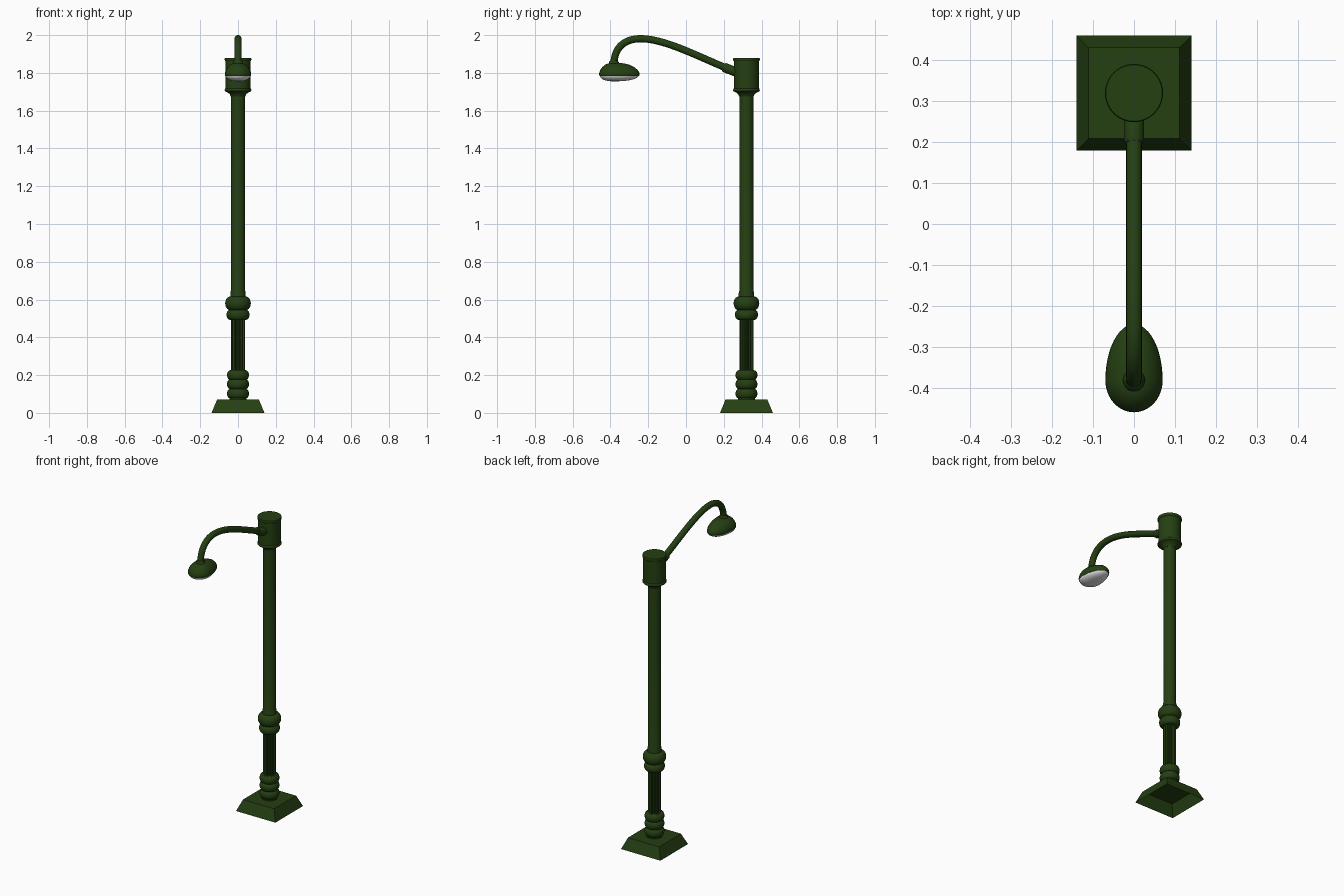
import bpy, bmesh, math
from mathutils import Vector, geometry

if "Cube" in bpy.data.objects:
    bpy.data.objects.remove(bpy.data.objects["Cube"])

PY = 0.32   # pole axis
LY = -0.382 # lamp axis


def material(name, col):
    m = bpy.data.materials.new(name)
    m.diffuse_color = (*col, 1)
    m.use_nodes = True
    m.node_tree.nodes["Principled BSDF"].inputs["Base Color"].default_value = m.diffuse_color
    return m


green = material("dark_green", (0.018, 0.050, 0.006))
white = material("lamp_white", (0.80, 0.80, 0.80))


def loft(name, rings, mat, cap_start=False, cap_end=False, angle=40):
    """Skin a list of closed rings of points."""
    bm = bmesh.new()
    vs = [[bm.verts.new(p) for p in r] for r in rings]
    n = len(vs[0])
    for a, b in zip(vs, vs[1:]):
        for i in range(n):
            j = (i + 1) % n
            bm.faces.new((a[i], a[j], b[j], b[i]))
    if cap_start:
        bm.faces.new(vs[0][::-1])
    if cap_end:
        bm.faces.new(vs[-1])
    me = bpy.data.meshes.new(name)
    bm.to_mesh(me)
    bm.free()
    ob = bpy.data.objects.new(name, me)
    bpy.context.collection.objects.link(ob)
    me.materials.append(mat)
    bpy.ops.object.select_all(action='DESELECT')
    ob.select_set(True)
    bpy.context.view_layer.objects.active = ob
    if angle:
        bpy.ops.object.shade_smooth_by_angle(angle=math.radians(angle))
    return ob


def circle(r, z, y=PY, n=40):
    return [(r * math.cos(2 * math.pi * i / n), y + r * math.sin(2 * math.pi * i / n), z)
            for i in range(n)]


def lathe(name, profile, mat=green, y=PY):
    return loft(name, [circle(r, z, y) for r, z in profile], mat, True, True)


def bulge(name, z, h, r_in, r_out):
    """Rounded collar around the pole."""
    steps = 10
    return lathe(name, [(r_in + (r_out - r_in) * math.sin(math.pi * k / steps),
                         z - h * math.cos(math.pi * k / steps)) for k in range(steps + 1)])


def square(h, z):
    return [(-h, PY - h, z), (h, PY - h, z), (h, PY + h, z), (-h, PY + h, z)]


# Base: open underneath
loft("base", [square(0.14, 0), square(0.111, 0.07)], green, False, True, 0)

# Lower pole collars
lathe("foot_sleeve", [(0.046, 0.07), (0.046, 0.225)])
for i, z in enumerate((0.102, 0.152, 0.200)):
    bulge(f"foot_collar_{i + 1}", z, 0.026, 0.040, 0.058)

# Fluted section
N = 12
flutes = []
for z in (0.21, 0.51):
    ring = []
    for i in range(N * 4):
        a = 2 * math.pi * (i + 0.5) / (N * 4)
        r = 0.038 if i % 4 < 2 else 0.030
        ring.append((r * math.cos(a), PY + r * math.sin(a), z))
    flutes.append(ring)
loft("fluted_shaft", flutes, green, True, True, 30)

# Middle collars and plain shaft
bulge("middle_collar_small", 0.520, 0.028, 0.040, 0.061)
bulge("middle_collar_large", 0.580, 0.036, 0.042, 0.068)
lathe("shaft", [(0.041, 0.50), (0.041, 0.635), (0.037, 0.65), (0.037, 1.70)])

# Head with rims
lathe("head", [(0.038, 1.675), (0.044, 1.688), (0.058, 1.698), (0.069, 1.703),
               (0.071, 1.708), (0.069, 1.715), (0.066, 1.718), (0.066, 1.862),
               (0.070, 1.866), (0.071, 1.873), (0.069, 1.880), (0.066, 1.880)])


# Curved arm in the side plane
def tube(name, pts, radii, n=20):
    rings = []
    for k, p in enumerate(pts):
        t = (pts[min(k + 1, len(pts) - 1)] - pts[max(k - 1, 0)]).normalized()
        side = Vector((1, 0, 0))
        up = t.cross(side)
        rings.append([p + radii[k] * (side * math.cos(2 * math.pi * i / n)
                                      - up * math.sin(2 * math.pi * i / n))
                      for i in range(n)][::-1])
    return loft(name, rings, green, True, True)


V = lambda y, z: Vector((0, y, z))
path = geometry.interpolate_bezier(V(0.27, 1.803), V(0.09, 1.872), V(-0.10, 1.98), V(-0.24, 1.981), 24)
path += geometry.interpolate_bezier(V(-0.24, 1.981), V(-0.33, 1.981), V(LY, 1.93), V(LY, 1.84), 20)[1:]
tube("arm", path, [0.019] * len(path))
d = V(-0.934, 0.358)
s = V(0.27, 1.803)
tube("arm_socket", [s, s + d * 0.070, s + d * 0.078], [0.025, 0.025, 0.021])
lathe("lamp_collar", [(0.028, 1.835), (0.026, 1.858), (0.020, 1.866)], y=LY)


# Egg-shaped lamp: blunt in front, drawn out toward the pole
def egg(s, z, n=48):
    out = []
    for i in range(n):
        a = 2 * math.pi * i / n
        ly = 0.137 if math.sin(a) > 0 else 0.078
        out.append((0.070 * s * math.cos(a), LY + ly * s * math.sin(a), z))
    return out


loft("lamp_shade", [egg(s, z) for s, z in
     ((0.95, 1.783), (0.985, 1.786), (1.0, 1.794), (0.98, 1.804), (0.91, 1.817),
      (0.78, 1.831), (0.60, 1.843), (0.40, 1.850), (0.20, 1.853))], green, True, True, 60)
loft("lamp_lens", [egg(s, z) for s, z in
     ((0.10, 1.755), (0.40, 1.757), (0.65, 1.762), (0.82, 1.769),
      (0.92, 1.777), (0.96, 1.785))], white, True, True, 60)
